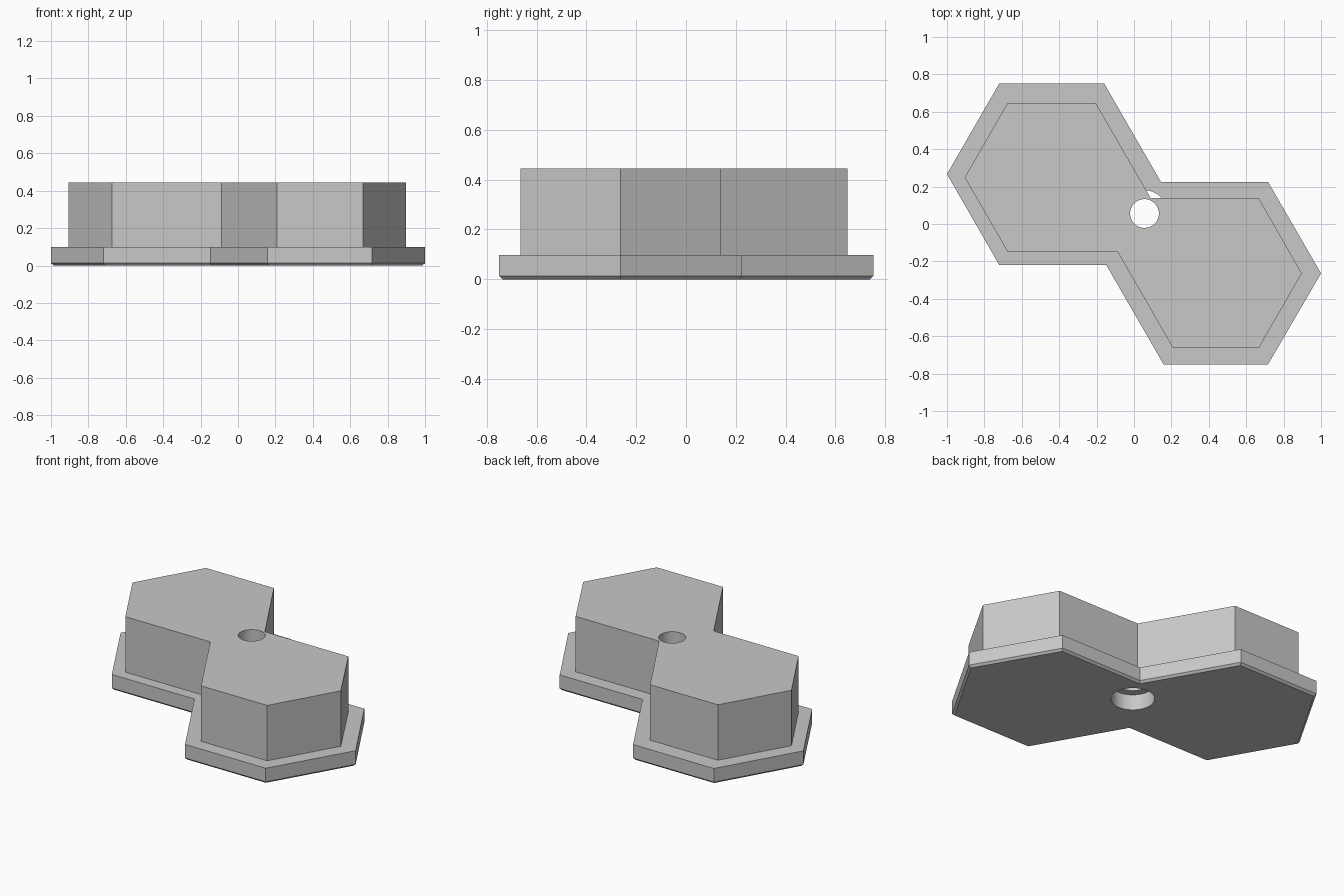
import bpy
import bmesh

if "Cube" in bpy.data.objects:
    bpy.data.objects.remove(bpy.data.objects["Cube"], do_unlink=True)

BASE_TOP, BLOCK_TOP, CHAMFER = 0.098, 0.445, 0.013
BORE_X, BORE_Y = 0.056, 0.056

grey = bpy.data.materials.new("plain grey")
grey.use_nodes = True
grey.diffuse_color = (0.58, 0.58, 0.58, 1)
grey.node_tree.nodes["Principled BSDF"].inputs["Base Color"].default_value = grey.diffuse_color

# Outlines of two joined hexagons: wide base and raised block
base_outline = [(-1, 0.267), (-0.72, -0.22), (-0.148, -0.22), (0.158, -0.75), (0.717, -0.75),
                (1, -0.264), (0.717, 0.225), (0.144, 0.225), (-0.16, 0.752), (-0.72, 0.752)]
block_outline = [(-0.905, 0.249), (-0.675, -0.15), (-0.087, -0.15), (0.209, -0.664), (0.667, -0.664),
                 (0.897, -0.264), (0.667, 0.139), (0.089, 0.139), (-0.205, 0.648), (-0.675, 0.648)]


def ring(bm, outline, z):
    return [bm.verts.new((x, y, z)) for x, y in outline]


def cutter(name, radius, z0, z1):
    bpy.ops.mesh.primitive_cylinder_add(vertices=48, radius=radius, depth=z1 - z0,
                                        location=(BORE_X, BORE_Y, (z0 + z1) / 2))
    ob = bpy.context.object
    ob.name = name
    ob.hide_render = True
    return ob


# Stepped body, lofted ring by ring
bm = bmesh.new()
rings = [ring(bm, base_outline, CHAMFER), ring(bm, base_outline, BASE_TOP),
         ring(bm, block_outline, BASE_TOP), ring(bm, block_outline, BLOCK_TOP)]
for low, high in zip(rings, rings[1:]):
    for i in range(len(low)):
        j = (i + 1) % len(low)
        bm.faces.new((low[i], low[j], high[j], high[i]))
bottom = bm.faces.new(rings[0][::-1])
bm.faces.new(rings[-1])
bmesh.ops.recalc_face_normals(bm, faces=bm.faces)

# Chamfered underside
bmesh.ops.inset_region(bm, faces=[bottom], thickness=CHAMFER, use_even_offset=True)
for v in bottom.verts:
    v.co.z = 0

mesh = bpy.data.meshes.new("double_hexagon_body")
bm.to_mesh(mesh)
bm.free()
mesh.materials.append(grey)
body = bpy.data.objects.new("double_hexagon_body", mesh)
bpy.context.collection.objects.link(body)

# Through hole with a wider counterbore from below
cutters = [cutter("through_hole_cutter", 0.077, -0.2, 0.7),
           cutter("counterbore_cutter", 0.124, -0.2, BASE_TOP)]
for c in cutters:
    c.data.materials.append(grey)
bpy.ops.object.select_all(action='DESELECT')
bpy.context.view_layer.objects.active = body
body.select_set(True)
for c in cutters:
    mod = body.modifiers.new(c.name, 'BOOLEAN')
    mod.operation = 'DIFFERENCE'
    mod.solver = 'EXACT'
    mod.object = c
    bpy.ops.object.modifier_apply(modifier=mod.name)
for c in cutters:
    bpy.data.objects.remove(c, do_unlink=True)
bpy.ops.object.shade_smooth_by_angle()
